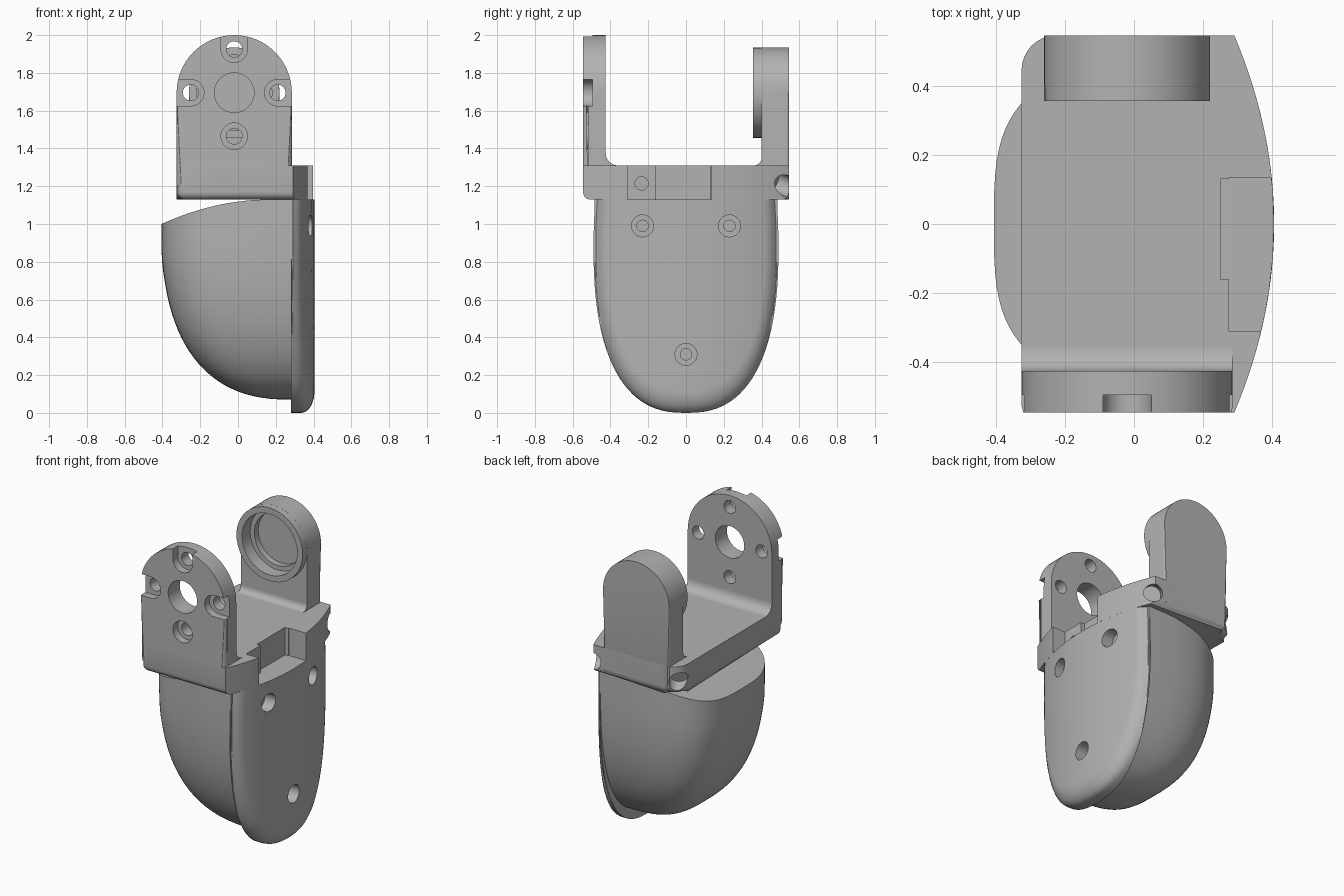
import bpy, bmesh, math
from mathutils import Matrix, Vector

if "Cube" in bpy.data.objects:
    bpy.data.objects.remove(bpy.data.objects["Cube"])

grey = bpy.data.materials.new("plain_grey")
grey.use_nodes = True
grey.diffuse_color = (0.45, 0.45, 0.45, 1)
grey.node_tree.nodes["Principled BSDF"].inputs["Base Color"].default_value = (0.45, 0.45, 0.45, 1)


def finish(name, bm):
    bmesh.ops.recalc_face_normals(bm, faces=bm.faces)
    mesh = bpy.data.meshes.new(name)
    bm.to_mesh(mesh)
    bm.free()
    mesh.materials.append(grey)
    ob = bpy.data.objects.new(name, mesh)
    bpy.context.collection.objects.link(ob)
    return ob


def prism(name, outline, lo, hi, axis, bevel=None, size=0.03):
    """Extrude an outline along an axis; bevel(a, b) picks edges to round."""
    place = {"x": lambda p, t: (t, p[0], p[1]),
             "y": lambda p, t: (p[0], t, p[1]),
             "z": lambda p, t: (p[0], p[1], t)}[axis]
    bm = bmesh.new()
    ends = [[bm.verts.new(place(p, t)) for p in outline] for t in (lo, hi)]
    for loop in ends:
        bm.faces.new(loop)
    n = len(outline)
    for i in range(n):
        j = (i + 1) % n
        bm.faces.new((ends[0][i], ends[0][j], ends[1][j], ends[1][i]))
    if bevel:
        edges = [e for e in bm.edges if bevel(e.verts[0].co, e.verts[1].co)]
        bmesh.ops.bevel(bm, geom=edges, offset=size, segments=4, profile=0.5, affect="EDGES")
    return finish(name, bm)


def arc(cx, cy, r, a0, a1, n=32):
    return [(cx + r * math.cos(math.radians(a0 + (a1 - a0) * i / n)),
             cy + r * math.sin(math.radians(a0 + (a1 - a0) * i / n))) for i in range(n + 1)]


def circle(cx, cy, r):
    return arc(cx, cy, r, 0, 360, 40)[:-1]


def box(a0, a1, b0, b1):
    return [(a0, b0), (a1, b0), (a1, b1), (a0, b1)]


def cut(targets, cutter):
    for ob in targets:
        mod = ob.modifiers.new("cut", "BOOLEAN")
        mod.operation, mod.solver, mod.object = "DIFFERENCE", "EXACT", cutter
        bpy.context.view_layer.objects.active = ob
        bpy.ops.object.modifier_apply(modifier=mod.name)
    bpy.data.objects.remove(cutter)


def outer_x(y):
    return 0.405 - 0.115 * (y / 0.545) ** 2


PX, PZ = -0.02, 1.695          # pivot axis
FLOOR, DECK = 1.13, 1.31       # bottom and top of the platform


# Rounded lower body, a superellipse bowl with a sloping top
def lower_body():
    bm = bmesh.new()
    levels = []
    for i in range(29):
        a = math.pi / 2 * (1 - i / 28)
        levels.append((max(math.cos(a), 0) ** 0.8, 1.0 - 0.93 * math.sin(a) ** 0.8))
    levels += [(1, 1.04), (1, 1.09), (1, FLOOR)]
    cols, rows = 49, []
    for s, z in levels:
        row = []
        for j in range(cols):
            t = math.pi * (j / (cols - 1) - 0.5)
            x = 0.29 - 0.695 * s * max(math.cos(t), 0) ** 0.6
            y = math.copysign(0.485 * s * abs(math.sin(t)) ** 0.6, t)
            dip = 0.13 * (max(0, 0.17 - x) / 0.575) ** 2
            row.append(bm.verts.new((x, y, z - dip * max(0, (z - 0.7) / 0.43))))
        rows.append(row)
    for low, high in zip(rows, rows[1:]):
        for j in range(cols):
            k = (j + 1) % cols
            bm.faces.new((low[j], low[k], high[k], high[j]))
    top = rows[-1]
    for j in range(cols // 2):
        loop = [top[j], top[j + 1], top[-2 - j], top[-1 - j]]
        bm.faces.new(list(dict.fromkeys(loop)))
    bmesh.ops.remove_doubles(bm, verts=bm.verts, dist=0.0002)
    return finish("lower_body", bm)


# Side cover, bowed across and rounded at its rim
def side_cover():
    half = [(0.48, FLOOR), (0.487, 1.02)]
    for i in range(25):
        a = math.pi / 2 * i / 24
        half.append((0.49 * max(math.cos(a), 0) ** 0.8, 0.9 - 0.9 * math.sin(a) ** 0.8))
    outline = half + [(-y, z) for y, z in half[-2::-1]]
    bm = bmesh.new()
    back = [bm.verts.new((0.28, y, z)) for y, z in outline]
    bm.faces.new(back)
    rim, rings = 0.07, [back]
    for f in [1, 0.995, 0.985, 0.965, 0.94, 0.91, 0.875, 0.85, 0.7, 0.55, 0.4, 0.2, 0]:
        d = min(1, (1 - f) * 0.49 / rim)
        drop = rim * (1 - math.sqrt(1 - (1 - d) ** 2))
        ring = []
        for y, z in outline:
            zz = z if z > 0.8 else 0.8 + (z - 0.8) * f
            ring.append(bm.verts.new((max(0.285, outer_x(y * f) - drop), y * f, zz)))
        rings.append(ring)
    for a, b in zip(rings, rings[1:]):
        for j in range(len(outline) - 1):
            bm.faces.new((a[j], a[j + 1], b[j + 1], b[j]))
    bmesh.ops.remove_doubles(bm, verts=bm.verts, dist=0.0002)
    bmesh.ops.holes_fill(bm, edges=[e for e in bm.edges if e.is_boundary], sides=0)
    return finish("side_cover", bm)


body = lower_body()
cover = side_cover()

# Platform with a bowed side
edge = [(outer_x(y), y) for y in [0.545 * (i / 16 - 1) for i in range(33)]]
plan = [(-0.325, -0.545)] + edge + arc(-0.225, 0.445, 0.1, 90, 180, 8)
platform = prism("platform", plan, FLOOR, DECK, "z",
                 lambda a, b: (a.z + b.z < 2 * FLOOR + 0.01 and a.x + b.x < 0.57)
                 or (a - Vector((-0.325, -0.545, a.z))).length
                 + (b - Vector((-0.325, -0.545, b.z))).length < 0.01, 0.04)

# Front mounting plate with a round top
front_shape = [(-0.325, 1.2)] + arc(PX, PZ, 0.305, 180, 0) + [(0.285, 1.2)]
front_plate = prism("front_plate", front_shape, -0.545, -0.425, "y",
                    lambda a, b: max(a.y, b.y) < -0.54 and max(a.z, b.z) > 1.25, 0.025)

# Rear arm and its bearing ring
arm_shape = [(PX - 0.24, 1.15)] + arc(PX, PZ, 0.24, 180, 0) + [(PX + 0.24, 1.15)]
rear_arm = prism("rear_arm", arm_shape, 0.4, 0.545, "y",
                 lambda a, b: min(a.y, b.y) > 0.54, 0.015)
ring = prism("bearing_ring", circle(PX, PZ, 0.24), 0.355, 0.42, "y",
             lambda a, b: max(a.y, b.y) < 0.36, 0.008)

# Inside fillets where the uprights meet the platform
front_fillet = prism("front_fillet", [(-0.43, 1.3)] + [(-0.36, 1.3)]
                     + arc(-0.36, 1.375, 0.065, 270, 180, 8) + [(-0.43, 1.375)],
                     -0.325, 0.285, "x")
rear_fillet = prism("rear_fillet", [(0.41, 1.3), (0.41, 1.35)]
                    + arc(0.36, 1.35, 0.04, 0, -90, 8) + [(0.36, 1.3)], -0.26, 0.22, "x")

# Holes and open slots in the front plate
cut([front_plate], prism("cutter", circle(PX, PZ, 0.105), -0.7, -0.3, "y"))
for dx, dz in ((1, 0), (-1, 0), (0, 1), (0, -1)):
    hx, hz = PX + 0.23 * dx, PZ + 0.23 * dz
    cut([front_plate], prism("cutter", circle(hx, hz, 0.042), -0.7, -0.3, "y"))
    cut([front_plate], prism("cutter", circle(hx, hz, 0.07), -0.7, -0.495, "y"))
    if dx:
        far = hx + 0.2 * dx
        slot = box(min(hx, far), max(hx, far), hz - 0.07, hz + 0.07)
    elif dz > 0:
        slot = box(hx - 0.07, hx + 0.07, hz, hz + 0.2)
    else:
        continue
    cut([front_plate], prism("cutter", slot, -0.7, -0.495, "y"))

# Stepped bearing pocket
cut([ring, rear_arm], prism("cutter", circle(PX, PZ, 0.2), 0.3, 0.44, "y"))
cut([rear_arm], prism("cutter", circle(PX, PZ, 0.17), 0.3, 0.48, "y"))

# Notch in the bowed side, with a small hole in its wall
cut([platform], prism("cutter", box(-0.31, 0.135, 1.0, 1.5), 0.275, 0.6, "x"))
cut([platform], prism("cutter", box(-0.16, 0.13, 1.0, 1.5), 0.25, 0.6, "x"))
cut([platform], prism("cutter", circle(-0.235, 1.215, 0.035), 0.15, 0.6, "x"))

# Screw wells in the side cover
for y, z in ((-0.23, 0.99), (0.23, 0.99), (0, 0.31)):
    cut([cover], prism("cutter", circle(y, z, 0.058), 0.315, 0.6, "x"))
    cut([cover, body], prism("cutter", circle(y, z, 0.03), 0.24, 0.6, "x"))

# Slanted screw bores at the rear corners
for x, side in ((-0.27, -1), (0.25, 1)):
    bore = prism("cutter", circle(0, 0, 0.055), 0, 0.4, "z")
    turn = Vector((0.6 * side, 1, -0.4)).to_track_quat("Z", "Y").to_matrix().to_4x4()
    bore.data.transform(Matrix.Translation((x, 0.46, 1.23)) @ turn)
    cut([platform, rear_arm], bore)

# Smooth shading with sharp edges kept
for ob in (body, cover, platform, front_plate, rear_arm, ring, front_fillet, rear_fillet):
    bpy.ops.object.select_all(action="DESELECT")
    ob.select_set(True)
    bpy.context.view_layer.objects.active = ob
    bpy.ops.object.shade_smooth_by_angle(angle=math.radians(30))
